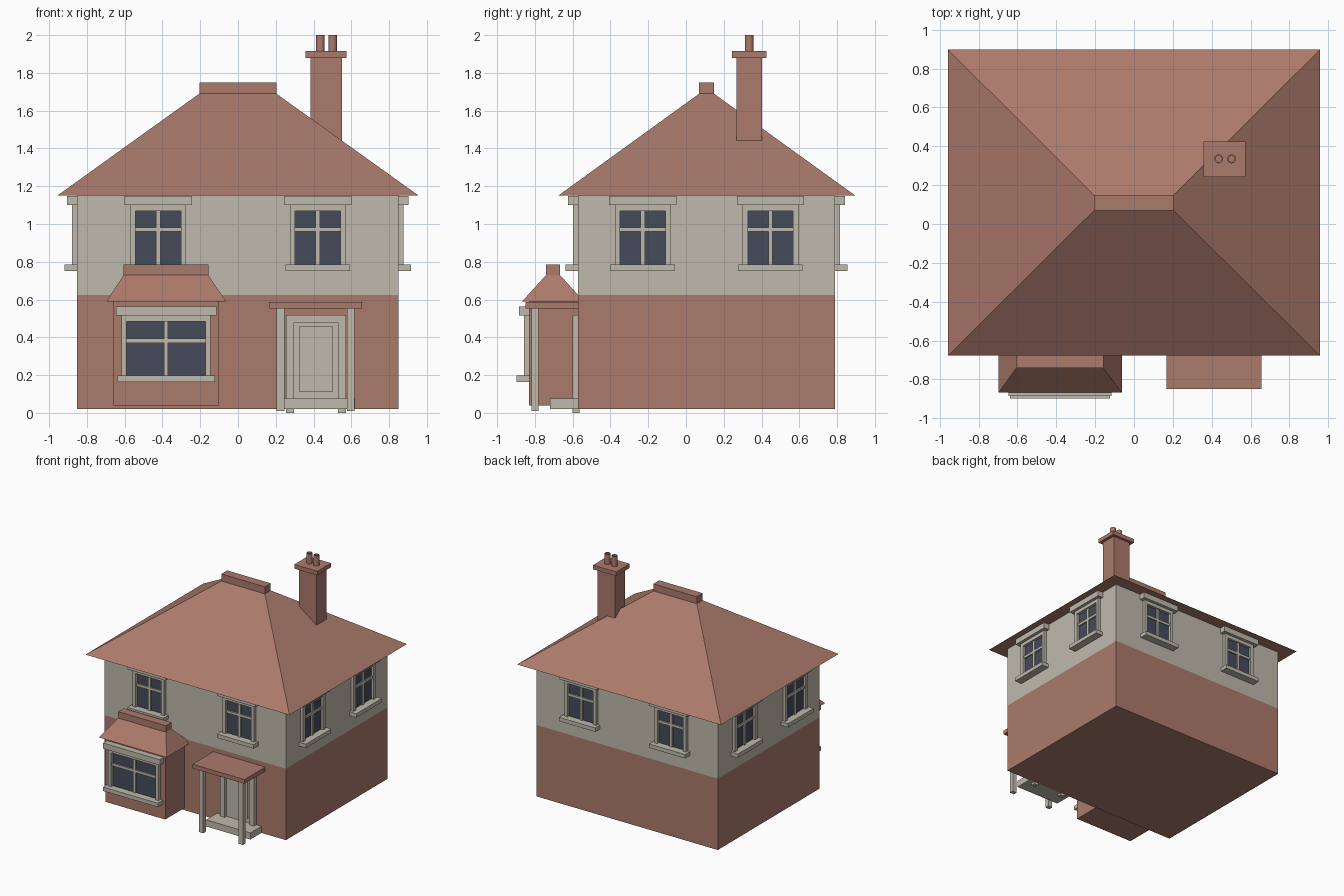
import bpy, bmesh, math
from mathutils import Matrix, Vector

if "Cube" in bpy.data.objects:
    bpy.data.objects.remove(bpy.data.objects["Cube"])


def material(name, rgb):
    m = bpy.data.materials.new(name)
    m.use_nodes = True
    colour = (*rgb, 1)
    m.diffuse_color = colour
    m.node_tree.nodes["Principled BSDF"].inputs["Base Color"].default_value = colour
    return m


RED = material("terracotta red", (0.41, 0.197, 0.15))
STONE = material("pale stone", (0.52, 0.49, 0.415))
GLASS = material("dark glass", (0.06, 0.07, 0.1))


def add(name, bm, mat):
    bmesh.ops.recalc_face_normals(bm, faces=bm.faces)
    mesh = bpy.data.meshes.new(name)
    bm.to_mesh(mesh)
    bm.free()
    mesh.materials.append(mat)
    obj = bpy.data.objects.new(name, mesh)
    bpy.context.collection.objects.link(obj)
    return obj


def frustum(name, x, y, z, top_x, top_y, mat, place=Matrix()):
    """Block whose top rectangle may differ from its bottom one."""
    bm = bmesh.new()
    bmesh.ops.create_cube(bm, size=1)
    for v in bm.verts:
        xs, ys = (top_x, top_y) if v.co.z > 0 else (x, y)
        v.co = place @ Vector((xs[v.co.x > 0], ys[v.co.y > 0], z[v.co.z > 0]))
    return add(name, bm, mat)


def box(name, x, y, z, mat, place=Matrix()):
    return frustum(name, x, y, z, x, y, mat, place)


def window(name, x, y, turn, half, sill, head, transom):
    """Window on a wall; local -y points out of the wall."""
    place = Matrix.Translation((x, y, 0)) @ Matrix.Rotation(turn, 4, "Z")
    glass = half - 0.028

    def part(label, w, out, z, mat=STONE):
        box(f"{name}_{label}", w, (-out, 0.01), z, mat, place)

    part("glass", (-glass, glass), 0.004, (sill, head - 0.03), GLASS)
    part("left_jamb", (glass, half), 0.026, (sill, head))
    part("right_jamb", (-half, -glass), 0.026, (sill, head))
    part("top_rail", (-glass, glass), 0.026, (head - 0.03, head))
    part("mullion", (-0.011, 0.011), 0.015, (sill, head - 0.03))
    part("transom", (-glass, glass), 0.015, (transom - 0.011, transom + 0.011))
    part("lintel", (-half - 0.03, half + 0.03), 0.052, (head, head + 0.048))
    part("sill", (-half - 0.022, half + 0.022), 0.066, (sill - 0.033, sill))


# Main walls
WX, WY = (-0.852, 0.85), (-0.572, 0.79)
box("brick_walls", WX, WY, (0.02, 0.625), RED)
box("upper_walls", WX, WY, (0.625, 1.15), STONE)

# Main roof and ridge
RIDGE_X, RIDGE_Y = (-0.205, 0.203), (0.07, 0.148)
frustum("main_roof", (-0.957, 0.957), (-0.677, 0.897), (1.15, 1.69), RIDGE_X, RIDGE_Y, RED)
box("main_ridge", RIDGE_X, RIDGE_Y, (1.69, 1.75), RED)

# Upper windows, two on every wall
mid_y = sum(WY) / 2
for side, s in (("right", -1), ("left", 1)):
    for label, y, turn in (("front", WY[0], 0), ("back", WY[1], math.pi)):
        window(f"{label}_{side}_window", s * 0.422, y, turn, 0.148, 0.785, 1.1, 0.97)
    for label, t in (("front", -1), ("back", 1)):
        window(f"{side}_{label}_window", WX[s > 0], mid_y + t * 0.338, s * math.pi / 2,
               0.148, 0.785, 1.1, 0.97)

# Bay with its hipped roof
BAY_X, BAY_Y = (-0.605, -0.157), (-0.741, -0.667)
box("bay_walls", (-0.66, -0.1), (-0.832, -0.56), (0.04, 0.59), RED)
frustum("bay_roof", (-0.697, -0.063), (-0.868, -0.54), (0.59, 0.73), BAY_X, BAY_Y, RED)
box("bay_ridge", BAY_X, BAY_Y, (0.73, 0.785), RED)
window("bay_window", -0.381, -0.832, 0, 0.236, 0.197, 0.515, 0.382)

# Porch
box("porch_canopy", (0.168, 0.656), (-0.85, -0.56), (0.552, 0.588), RED)
box("porch_step", (0.203, 0.62), (-0.72, -0.56), (0.02, 0.076), STONE)
for side, x in (("right", 0.204), ("left", 0.577)):
    box(f"{side}_porch_post", (x, x + 0.041), (-0.817, -0.782), (0.01, 0.552), STONE)

# Door and its frame
box("door", (0.29, 0.535), (-0.578, -0.56), (0.02, 0.49), STONE)
box("door_panel", (0.325, 0.5), (-0.586, -0.57), (0.11, 0.46), STONE)
box("door_head", (0.253, 0.573), (-0.602, -0.56), (0.478, 0.517), STONE)
for side, x in (("right", 0.253), ("left", 0.53)):
    box(f"{side}_door_jamb", (x, x + 0.043), (-0.602, -0.565), (0, 0.48), STONE)

# Chimney
box("chimney_stack", (0.384, 0.55), (0.268, 0.402), (1.3, 1.88), RED)
box("chimney_cap", (0.358, 0.575), (0.243, 0.425), (1.88, 1.915), RED)


def pot(name, x, y, z0, z1, outer, inner, sides=16):
    """Open tube: a square section spun about its own axis."""
    bm = bmesh.new()
    section = [(outer, z0), (outer, z1), (inner, z1), (inner, z0)]
    verts = [bm.verts.new((x + r, y, z)) for r, z in section]
    edges = [bm.edges.new((verts[i], verts[i - 1])) for i in range(len(verts))]
    bmesh.ops.spin(bm, geom=verts + edges, cent=(x, y, 0), axis=(0, 0, 1),
                   angle=math.tau, steps=sides, use_merge=True)
    bmesh.ops.remove_doubles(bm, verts=bm.verts, dist=0.0005)
    obj = add(name, bm, RED)
    bpy.context.view_layer.objects.active = obj
    obj.select_set(True)
    bpy.ops.object.shade_smooth_by_angle()
    obj.select_set(False)


for side, x in (("right", 0.436), ("left", 0.502)):
    pot(f"{side}_chimney_pot", x, 0.335, 1.91, 2.0, 0.023, 0.016)
